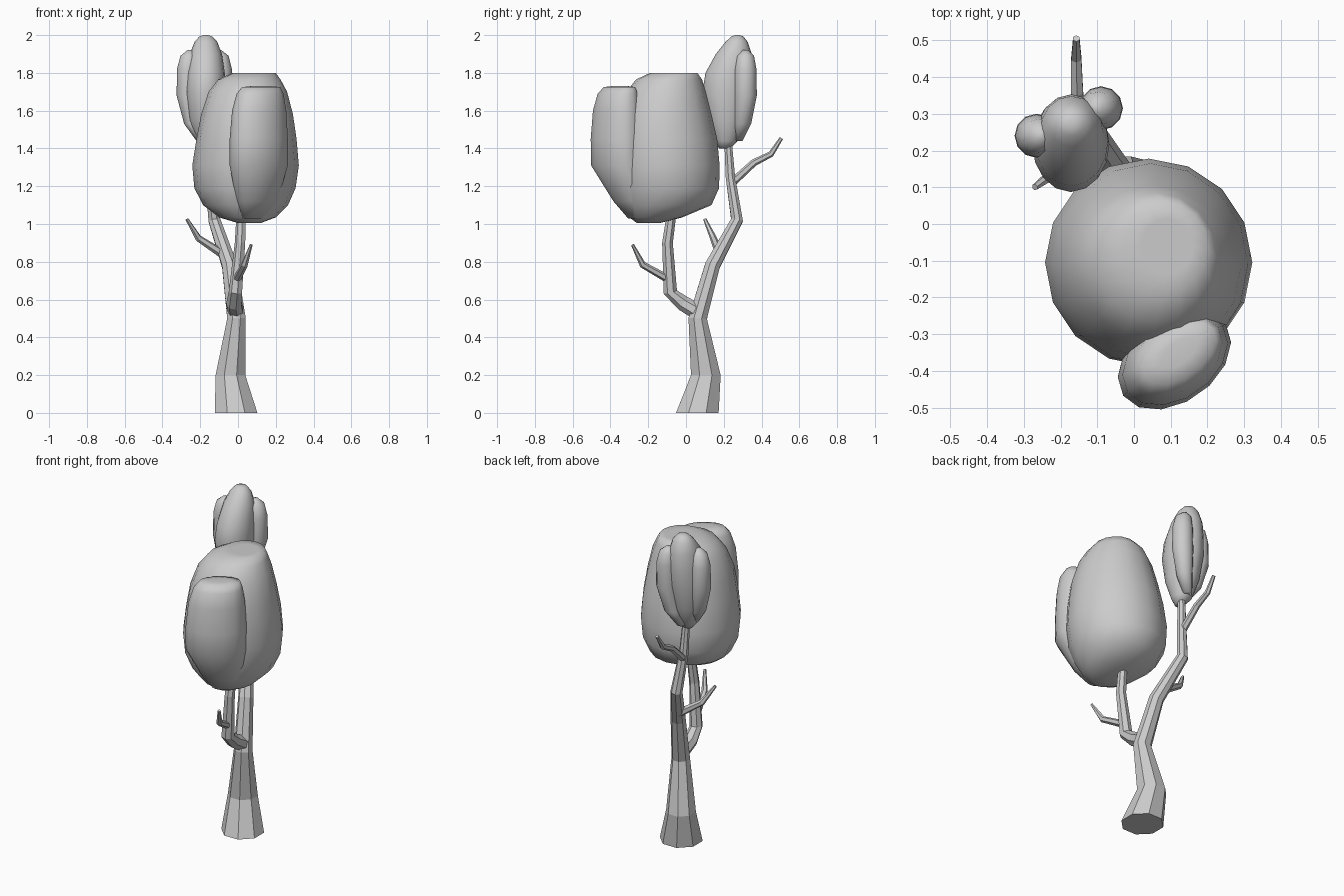
import bpy, bmesh, math
from mathutils import Vector


def skin(name, rings, smooth=False):
    """Join a list of equal-length point rings into a capped mesh."""
    bm = bmesh.new()
    loops = [[bm.verts.new(p) for p in r] for r in rings]
    n = len(loops[0])
    for a, b in zip(loops, loops[1:]):
        for i in range(n):
            j = (i + 1) % n
            bm.faces.new((a[i], a[j], b[j], b[i]))
    bm.faces.new(loops[0][::-1])
    bm.faces.new(loops[-1])
    bmesh.ops.recalc_face_normals(bm, faces=bm.faces)
    for f in bm.faces:
        f.smooth = smooth
    me = bpy.data.meshes.new(name)
    bm.to_mesh(me)
    bm.free()
    ob = bpy.data.objects.new(name, me)
    bpy.context.collection.objects.link(ob)
    return ob


def limb(name, pts, sides, flat_base=False):
    """Faceted tapering tube through (x, y, z, radius) points."""
    ps = [Vector(p[:3]) for p in pts]
    rings = []
    for i, p in enumerate(ps):
        t = (ps[min(i + 1, len(ps) - 1)] - ps[max(i - 1, 0)]).normalized()
        if flat_base and i == 0:
            t = Vector((0, 0, 1))
        u = (Vector((1, 0, 0)) - t * t.x).normalized()
        v = t.cross(u)
        r = pts[i][3]
        rings.append([p + r * (u * math.cos(a) + v * math.sin(a)) for a in
                      (2 * math.pi * (k + 0.5) / sides for k in range(sides))])
    return skin(name, rings)


def foliage(name, levels, sides=16, turn=0):
    """Smooth clump from elliptical levels (z, cx, cy, half length, half width)."""
    c, s = math.cos(math.radians(turn)), math.sin(math.radians(turn))
    rings = []
    for z, cx, cy, a, b in levels:
        ring = []
        for k in range(sides):
            t = 2 * math.pi * k / sides
            x, y = a * math.cos(t), b * math.sin(t)
            ring.append((cx + x * c - y * s, cy + x * s + y * c, z))
        rings.append(ring)
    return skin(name, rings, True)


# Trunk, running on into the rear bough
limb("trunk", [(-0.01, 0.06, 0, 0.122), (-0.04, 0.105, 0.2, 0.085),
               (-0.008, 0.062, 0.5, 0.053), (-0.045, 0.14, 0.78, 0.043),
               (-0.125, 0.27, 1.02, 0.034), (-0.15, 0.235, 1.25, 0.027),
               (-0.16, 0.22, 1.48, 0.02)], 8, True)

# Front bough
limb("front_bough", [(-0.01, 0.07, 0.53, 0.045), (-0.02, -0.015, 0.58, 0.042),
                     (-0.012, -0.083, 0.64, 0.037), (0.012, -0.098, 0.9, 0.029),
                     (0.02, -0.07, 1.1, 0.025)], 7)

# Bare twigs
limb("front_twig", [(-0.01, -0.08, 0.7, 0.022), (0.035, -0.23, 0.785, 0.018),
                    (0.07, -0.283, 0.89, 0.008)], 6)
limb("side_twig", [(-0.08, 0.18, 0.84, 0.024), (-0.21, 0.145, 0.925, 0.018),
                   (-0.27, 0.1, 1.025, 0.009)], 6)
limb("rear_twig", [(-0.15, 0.235, 1.21, 0.022), (-0.155, 0.36, 1.325, 0.019),
                   (-0.157, 0.45, 1.37, 0.016), (-0.157, 0.505, 1.455, 0.01)], 6)

# Large front crown, with a shallow dish in its top
foliage("large_crown", [
    (1.005, 0.06, -0.2, 0.06, 0.06), (1.035, 0.05, -0.16, 0.15, 0.14),
    (1.10, 0.04, -0.105, 0.225, 0.24), (1.19, 0.037, -0.1, 0.268, 0.275),
    (1.31, 0.04, -0.105, 0.282, 0.283), (1.45, 0.045, -0.11, 0.265, 0.275),
    (1.58, 0.048, -0.115, 0.243, 0.25), (1.70, 0.052, -0.105, 0.208, 0.21),
    (1.765, 0.06, -0.09, 0.165, 0.175), (1.80, 0.085, -0.065, 0.115, 0.125),
    (1.80, 0.09, -0.06, 0.07, 0.075)])

# Lobe on the front of the large crown
foliage("large_crown_lobe", [
    (1.03, 0.08, -0.25, 0.07, 0.05), (1.12, 0.1, -0.29, 0.12, 0.08),
    (1.31, 0.11, -0.368, 0.17, 0.115), (1.45, 0.11, -0.37, 0.17, 0.115),
    (1.60, 0.112, -0.367, 0.158, 0.108), (1.69, 0.117, -0.36, 0.137, 0.092),
    (1.725, 0.122, -0.352, 0.115, 0.066), (1.73, 0.122, -0.35, 0.06, 0.03)],
    14, 35)

# Small rear crown
foliage("small_crown", [
    (1.40, -0.16, 0.205, 0.025, 0.03), (1.44, -0.165, 0.215, 0.055, 0.06),
    (1.55, -0.17, 0.215, 0.09, 0.1), (1.70, -0.172, 0.217, 0.105, 0.13),
    (1.80, -0.17, 0.228, 0.1, 0.125), (1.90, -0.17, 0.253, 0.085, 0.095),
    (1.965, -0.17, 0.268, 0.06, 0.058), (1.993, -0.17, 0.272, 0.034, 0.032),
    (2.0, -0.17, 0.272, 0.012, 0.012)])

# Side lobes of the small crown
for name, x, y, dx in (("small_crown_left_lobe", -0.265, 0.24, 1),
                       ("small_crown_right_lobe", -0.09, 0.315, -1)):
    foliage(name, [
        (1.44, x + 0.07 * dx, y - 0.04, 0.025, 0.025),
        (1.53, x + 0.025 * dx, y - 0.015, 0.045, 0.045),
        (1.68, x, y, 0.06, 0.06), (1.82, x, y, 0.058, 0.058),
        (1.89, x + 0.005 * dx, y, 0.045, 0.045),
        (1.92, x + 0.012 * dx, y, 0.015, 0.015)], 12)
